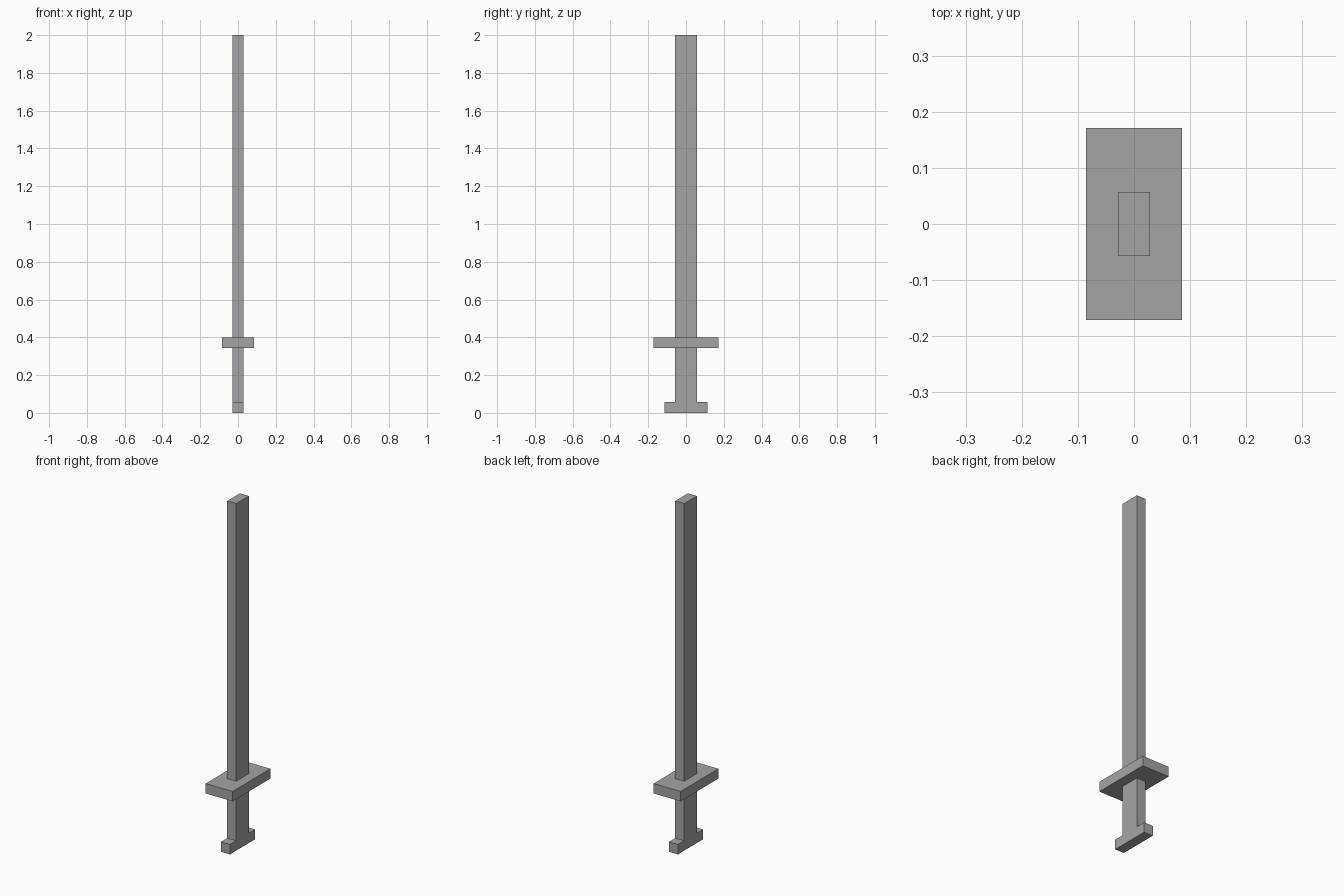
import bpy

default = bpy.data.objects.get("Cube")
if default:
    bpy.data.objects.remove(default, do_unlink=True)

U = 2 / 35  # block size: the sword is 35 blocks tall

steel = bpy.data.materials.new("steel_grey")
steel.use_nodes = True
GREY = (0.37, 0.375, 0.39, 1)
steel.diffuse_color = GREY
steel.node_tree.nodes["Principled BSDF"].inputs["Base Color"].default_value = GREY


def block(name, width, depth, bottom, top):
    """Box centred on the z axis, measured in blocks."""
    bpy.ops.mesh.primitive_cube_add(size=1, location=(0, 0, (bottom + top) / 2 * U))
    obj = bpy.context.object
    obj.name = name
    obj.scale = (width * U, depth * U, (top - bottom) * U)
    bpy.ops.object.transform_apply(location=False, rotation=False, scale=True)
    obj.data.materials.append(steel)
    return obj


# Sword from the bottom up
block("pommel", 1, 4, 0, 1)
block("grip", 1, 2, 1, 6)
block("guard", 3, 6, 6, 7)
block("blade", 1, 2, 7, 35)
